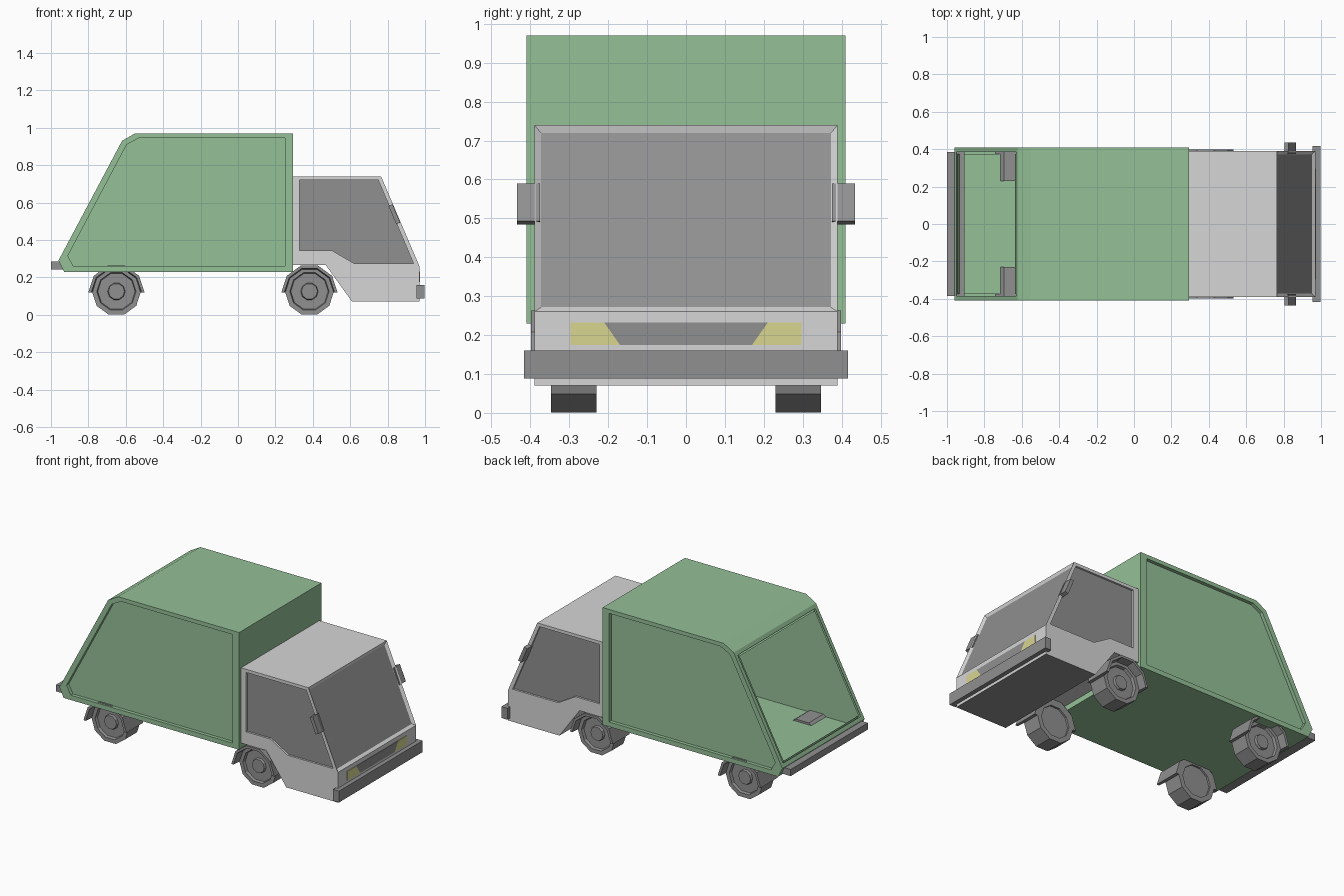
import bpy
import bmesh
from math import cos, sin, radians

if "Cube" in bpy.data.objects:
    bpy.data.objects.remove(bpy.data.objects["Cube"], do_unlink=True)


def material(name, colour):
    m = bpy.data.materials.new(name)
    m.use_nodes = True
    rgba = (*colour, 1)
    m.diffuse_color = rgba
    m.node_tree.nodes["Principled BSDF"].inputs["Base Color"].default_value = rgba
    return m


GREEN = material("body green", (0.30, 0.53, 0.31))
LIGHT = material("cab light grey", (0.67, 0.67, 0.67))
GREY = material("mid grey", (0.28, 0.28, 0.28))
YELLOW = material("lamp yellow", (0.69, 0.67, 0.28))


def loft(bm, rings):
    """Skin closed rings of points; returns the two caps, then the sides."""
    vs = [[bm.verts.new(p) for p in ring] for ring in rings]
    faces = [bm.faces.new(vs[0]), bm.faces.new(vs[-1])]
    n = len(vs[0])
    for a, b in zip(vs, vs[1:]):
        for i in range(n):
            j = (i + 1) % n
            faces.append(bm.faces.new((a[i], a[j], b[j], b[i])))
    bmesh.ops.recalc_face_normals(bm, faces=faces)
    return faces


def finish(bm, name, *mats):
    bmesh.ops.recalc_face_normals(bm, faces=bm.faces[:])
    me = bpy.data.meshes.new(name)
    bm.to_mesh(me)
    bm.free()
    for m in mats:
        me.materials.append(m)
    ob = bpy.data.objects.new(name, me)
    bpy.context.scene.collection.objects.link(ob)
    return ob


def at_y(profile, y):
    return [(x, y, z) for x, z in profile]


def prism(name, profile, y0, y1, mat):
    bm = bmesh.new()
    loft(bm, [at_y(profile, y0), at_y(profile, y1)])
    return finish(bm, name, mat)


def box(name, x0, x1, y0, y1, z0, z1, mat):
    return prism(name, [(x0, z0), (x1, z0), (x1, z1), (x0, z1)], y0, y1, mat)


def recessed(bm, outer, inner, half, depth):
    """Prism across y whose two sides carry a recessed panel."""
    return loft(bm, [at_y(inner, depth - half), at_y(inner, -half),
                     at_y(outer, -half), at_y(outer, half),
                     at_y(inner, half), at_y(inner, half - depth)])


# Container: hollow shell with recessed sides and a sloped open back
bm = bmesh.new()
outer = [(-0.93, 0.23), (0.295, 0.23), (0.295, 0.97), (-0.55, 0.97), (-0.62, 0.93), (-0.96, 0.29)]
panel = [(-0.88, 0.26), (0.25, 0.26), (0.25, 0.945), (-0.53, 0.945), (-0.595, 0.91), (-0.91, 0.315)]
faces = recessed(bm, outer, panel, 0.41, 0.022)
slope = [f for f in faces if f.normal.x < -0.8 and f.normal.z > 0.3]
bmesh.ops.inset_individual(bm, faces=slope, thickness=0.035)
bmesh.ops.delete(bm, geom=slope, context="FACES_ONLY")
cavity = [(-0.9436, 0.3209), (-0.92, 0.25), (0.275, 0.25), (0.275, 0.945), (-0.54, 0.945), (-0.6364, 0.899)]
inside = loft(bm, [at_y(cavity, -0.375), at_y(cavity, 0.375)])
bmesh.ops.delete(bm, geom=[inside[-1]], context="FACES_ONLY")
bmesh.ops.remove_doubles(bm, verts=bm.verts[:], dist=0.003)
finish(bm, "container", GREEN)

# Cab: recessed side windows and windscreen, grey underside
bm = bmesh.new()
outer = [(0.295, 0.265), (0.295, 0.74), (0.765, 0.74), (0.97, 0.26), (0.97, 0.07), (0.61, 0.07), (0.47, 0.265)]
window = [(0.33, 0.345), (0.33, 0.72), (0.75, 0.72), (0.938, 0.275), (0.78, 0.275), (0.62, 0.275), (0.5, 0.345)]
faces = recessed(bm, outer, window, 0.39, 0.012)
screen = [f for f in faces if f.normal.x > 0.8 and f.normal.z > 0.3]
for f in faces[:2] + screen:
    f.material_index = 1
for f in faces:
    if f.normal.z < -0.9 and f.calc_center_median().z < 0.1:
        f.material_index = 1
rim = bmesh.ops.inset_individual(bm, faces=screen, thickness=0.025, depth=-0.012)
for f in rim["faces"]:
    f.material_index = 0
for f in screen:
    f.material_index = 1
finish(bm, "cab", LIGHT, GREY)

# Bumpers
box("front_bumper", 0.955, 0.997, -0.417, 0.417, 0.088, 0.16, GREY)
box("rear_bumper", -1.0, -0.907, -0.385, 0.385, 0.243, 0.285, GREY)


# Grille and headlamps as thin plates on the nose
def nose_plate(name, outline, mat):
    bm = bmesh.new()
    loft(bm, [[(x, y, z) for y, z in outline] for x in (0.968, 0.973)])
    finish(bm, name, mat)


nose_plate("grille", [(-0.17, 0.175), (0.17, 0.175), (0.21, 0.232), (-0.21, 0.232)], GREY)
for s, side in ((1, "left"), (-1, "right")):
    nose_plate(side + "_headlamp",
               [(s * y, z) for y, z in ((0.17, 0.175), (0.297, 0.175), (0.297, 0.232), (0.21, 0.232))],
               YELLOW)
    # Wing mirror, tilted with the windscreen
    prism(side + "_mirror", [(0.805, 0.582), (0.826, 0.59), (0.867, 0.493), (0.846, 0.484)],
          s * 0.375, s * 0.435, GREY)


# Wheels and arched mudguards
def wheel(name, cx, s):
    bm = bmesh.new()
    section = [(0.1, 0.242), (0.1, 0.23), (0.131, 0.23), (0.131, 0.347), (0.105, 0.347),
               (0.1, 0.33), (0.047, 0.33), (0.043, 0.345)]
    loft(bm, [[(cx + r * cos(radians(a)), s * y, 0.125 + r * sin(radians(a)))
               for a in range(0, 360, 36)] for r, y in section])
    finish(bm, name, GREY)


def mudguard(name, cx, s):
    bm = bmesh.new()
    section = [(0.15, 0.23), (0.15, 0.398), (0.134, 0.398), (0.118, 0.23)]
    loft(bm, [[(cx + r * cos(radians(a)), s * y, 0.12 + r * sin(radians(a)))
               for r, y in section] for a in range(0, 181, 36)])
    finish(bm, name, GREY)


for end, cx in (("front", 0.382), ("rear", -0.65)):
    for s, side in ((1, "left"), (-1, "right")):
        wheel(f"{end}_{side}_wheel", cx, s)
        mudguard(f"{end}_{side}_mudguard", cx, s)
